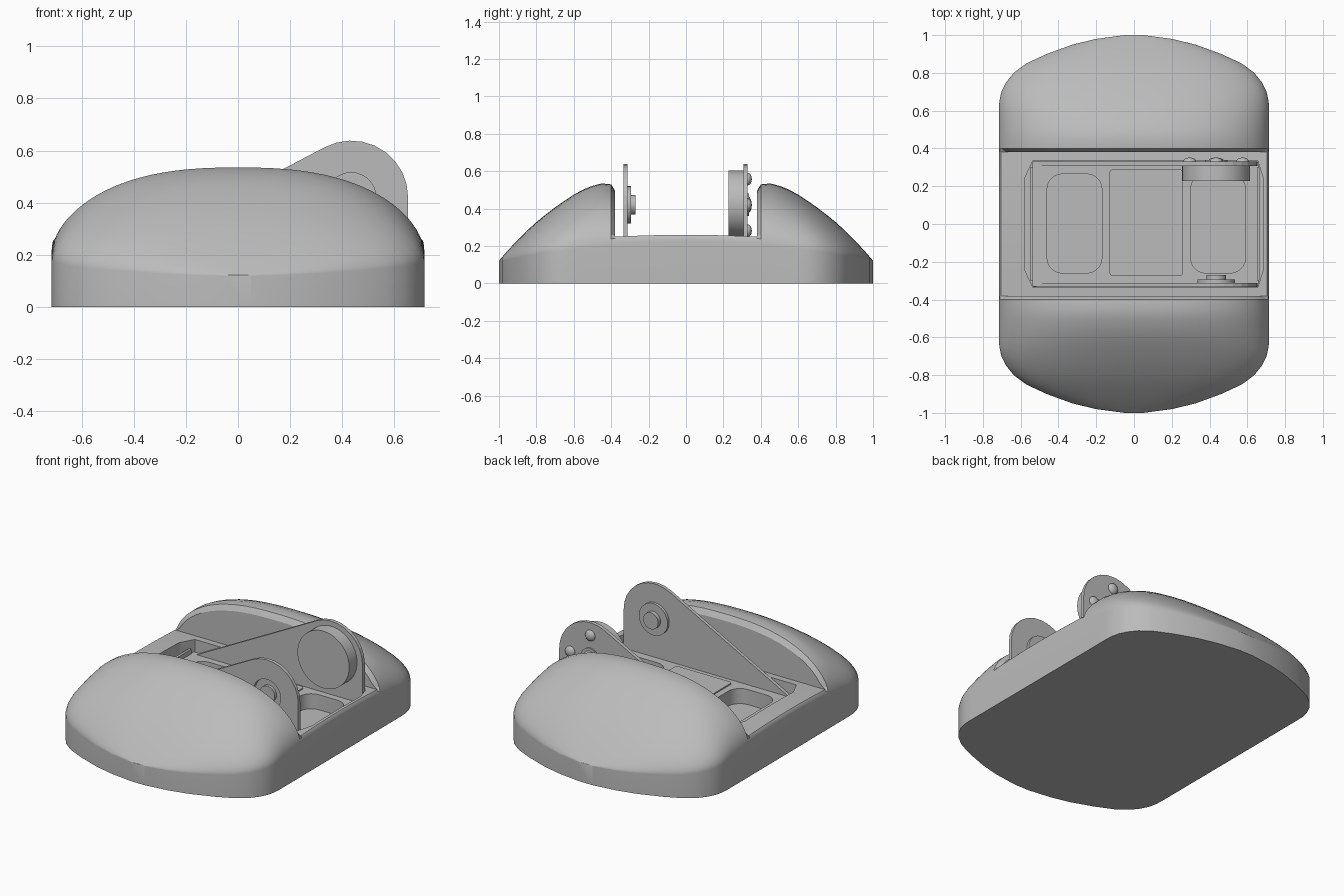
import bpy, bmesh, math
from mathutils import Vector

old = bpy.data.objects.get("Cube")
if old:
    bpy.data.objects.remove(old)

grey = bpy.data.materials.new("plain grey")
grey.use_nodes = True
grey.diffuse_color = (0.5, 0.5, 0.5, 1)
grey.node_tree.nodes["Principled BSDF"].inputs["Base Color"].default_value = (0.5, 0.5, 0.5, 1)


def make(name, bm):
    bmesh.ops.remove_doubles(bm, verts=bm.verts, dist=1e-4)
    bmesh.ops.recalc_face_normals(bm, faces=bm.faces)
    me = bpy.data.meshes.new(name)
    bm.to_mesh(me)
    bm.free()
    ob = bpy.data.objects.new(name, me)
    bpy.context.collection.objects.link(ob)
    me.materials.append(grey)
    return ob


def prism(name, pts, axis, lo, hi):
    """Extrude a 2D outline: axis 'z' takes (x, y), axis 'y' takes (x, z)."""
    bm = bmesh.new()
    place = (lambda p, d: (p[0], p[1], d)) if axis == "z" else (lambda p, d: (p[0], d, p[1]))
    a = [bm.verts.new(place(p, lo)) for p in pts]
    b = [bm.verts.new(place(p, hi)) for p in pts]
    bm.faces.new(a)
    bm.faces.new(b[::-1])
    for i in range(len(pts)):
        j = (i + 1) % len(pts)
        bm.faces.new((a[i], a[j], b[j], b[i]))
    return make(name, bm)


def arc(cx, cy, r, start, end, n):
    return [(cx + r * math.cos(math.radians(start + (end - start) * i / n)),
             cy + r * math.sin(math.radians(start + (end - start) * i / n))) for i in range(n + 1)]


def rounded(x0, x1, y0, y1, r):
    pts = []
    for k, (x, y) in enumerate([(x1 - r, y1 - r), (x0 + r, y1 - r), (x0 + r, y0 + r), (x1 - r, y0 + r)]):
        pts += arc(x, y, r, 90 * k, 90 * k + 90, 5)
    return pts


def disc(name, x, z, r, y0, y1, n=32):
    return smooth(prism(name, arc(x, z, r, 0, 360, n)[:-1], "y", y0, y1))


def activate(ob):
    bpy.ops.object.select_all(action="DESELECT")
    ob.select_set(True)
    bpy.context.view_layer.objects.active = ob


def smooth(ob, angle=30):
    activate(ob)
    bpy.ops.object.shade_smooth_by_angle(angle=math.radians(angle))
    return ob


def cut(ob, cutter):
    cutter.hide_render = True
    activate(ob)
    mod = ob.modifiers.new("cut", "BOOLEAN")
    mod.operation = "DIFFERENCE"
    mod.solver = "EXACT"
    mod.object = cutter
    bpy.ops.object.modifier_apply(modifier=mod.name)
    bpy.data.objects.remove(cutter)


# Shell: cross-sections lofted along y (position, half width, crown height)
EDGE, FLOOR = 0.38, 0.25
stations = [(0.4, 0.715, 0.53), (0.45, 0.715, 0.535), (0.5, 0.715, 0.522), (0.55, 0.715, 0.502),
            (0.6, 0.715, 0.475), (0.65, 0.713, 0.442), (0.7, 0.702, 0.407), (0.75, 0.677, 0.369),
            (0.8, 0.637, 0.328), (0.85, 0.57, 0.283), (0.9, 0.462, 0.232), (0.95, 0.325, 0.18),
            (0.98, 0.2, 0.145), (1.0, 0.05, 0.122)]
STEPS = 48


def section(y, w, h, kind):
    rim = 0.12 + 0.1 * (1 - y * y)
    floor = FLOOR + 0.01 * (1 - (y / EDGE) ** 2)
    pts = [(w, 0)]
    for i in range(STEPS + 1):
        c, s = math.cos(math.pi * i / STEPS), math.sin(math.pi * i / STEPS)
        x = w * math.copysign(abs(c) ** 0.8, c)
        z = rim + (h - rim) * max(s, 0) ** 1.1
        if kind == "channel":
            z = min(z, floor)
        elif kind == "chamfer" and z > FLOOR:
            x, z = x * 0.96, FLOOR + (z - FLOOR) * 0.88
        pts.append((x, z))
    return [(x, y, z) for x, z in pts + [(-w, 0)]]


half = [section(y, w, h, "dome") for y, w, h in reversed(stations)]
half.append(section(EDGE, 0.715, 0.53, "chamfer"))
half += [section(EDGE * k / 4, 0.715, 0.53, "channel") for k in (4, 3, 2, 1)]
rings = half + [section(0, 0.715, 0.53, "channel")]
rings += [[(x, -y, z) for x, y, z in ring] for ring in reversed(half)]
bm = bmesh.new()
loops = [[bm.verts.new(p) for p in ring] for ring in rings]
for a, b in zip(loops, loops[1:]):
    for i in range(len(a)):
        j = (i + 1) % len(a)
        bm.faces.new((a[i], a[j], b[j], b[i]))
bm.faces.new(loops[0])
bm.faces.new(loops[-1])
bmesh.ops.dissolve_degenerate(bm, dist=1e-4, edges=bm.edges)
shell = make("shell", bm)

# Tray sunk into the channel floor, with two deeper pockets
tray = [(-0.535, -0.335), (0.655, -0.335), (0.685, -0.24), (0.685, 0.24),
        (0.655, 0.335), (-0.535, 0.335), (-0.58, 0.24), (-0.58, -0.24)]
cut(shell, prism("tray_cutter", tray, "z", 0.15, 0.4))
for x0, x1 in ((-0.46, -0.17), (0.3, 0.59)):
    cut(shell, prism("pocket_cutter", rounded(x0, x1, -0.26, 0.265, 0.08), "z", 0.08, 0.3))
smooth(shell)

# Bracket base with matching openings, end lips and a middle panel
base = prism("bracket_base", rounded(-0.54, 0.66, -0.33, 0.33, 0.01), "z", 0.15, 0.175)
for x0, x1 in ((-0.46, -0.17), (0.3, 0.59)):
    cut(base, prism("opening_cutter", rounded(x0, x1, -0.26, 0.265, 0.08), "z", 0.1, 0.3))
smooth(base)
prism("middle_panel", rounded(-0.13, 0.26, -0.275, 0.29, 0.02), "z", 0.17, 0.183)
for name, x in (("rear_lip", -0.55), ("outer_lip", 0.65)):
    prism(name, [(x, -0.3), (x + 0.015, -0.3), (x + 0.015, 0.3), (x, 0.3)], "z", 0.15, 0.205)

# Upright side plates with a rounded end and a sloping edge
CX, CZ = 0.435, 0.42
outline = [(-0.54, 0.155), (0.653, 0.155)] + arc(CX, CZ, 0.218, 0, 118, 9)
front_plate = prism("front_plate", outline, "y", -0.333, -0.312)
cut(front_plate, disc("hole_cutter", CX, CZ, 0.095, -0.4, -0.2))
prism("back_plate", outline, "y", 0.307, 0.33)

# Axle on the front plate, motor and bolts on the back plate
disc("axle_flange", CX, CZ, 0.1, -0.312, -0.295)
disc("axle_stub", CX, CZ, 0.052, -0.33, -0.27)
disc("motor", CX, 0.425, 0.18, 0.228, 0.307, 48)
disc("motor_boss", CX, CZ, 0.06, 0.33, 0.338)


def bolt(name, x, z, r):
    bm = bmesh.new()
    bmesh.ops.create_uvsphere(bm, u_segments=16, v_segments=10, radius=1)
    for v in bm.verts:
        v.co = Vector((x + v.co.x * r, 0.33 + v.co.y * 0.022, z + v.co.z * r))
    smooth(make(name, bm), 60)


bolt("centre_bolt", CX, CZ, 0.045)
for k, side in enumerate(("outer", "upper", "inner", "lower")):
    a = math.pi / 2 * k
    bolt(side + "_bolt", CX + 0.14 * math.cos(a), CZ + 0.138 * math.sin(a), 0.034)
